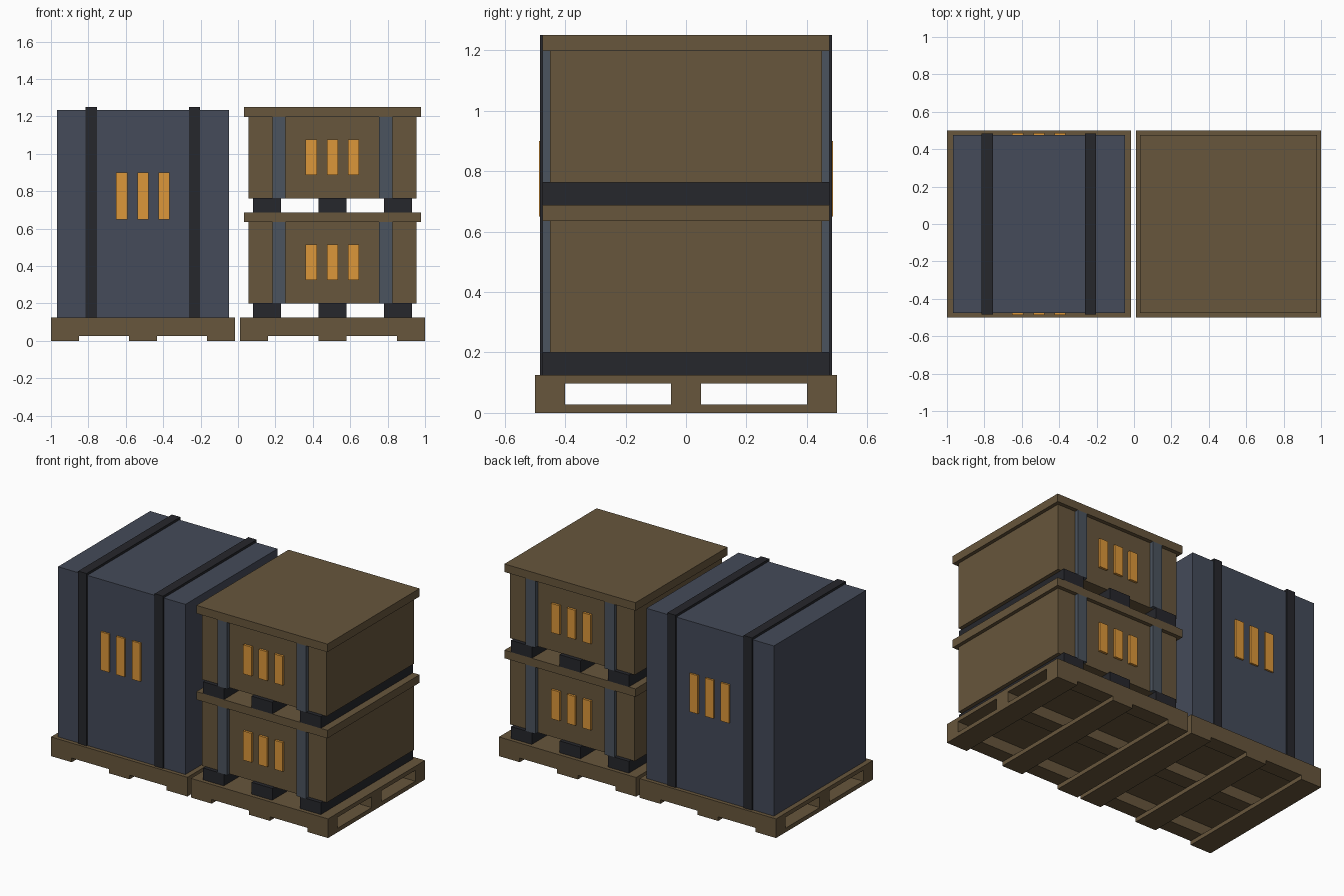
import bpy, bmesh
from mathutils import Matrix, Vector

if "Cube" in bpy.data.objects:
    bpy.data.objects.remove(bpy.data.objects["Cube"])


def material(name, rgb):
    m = bpy.data.materials.new(name)
    m.diffuse_color = (*rgb, 1)
    m.use_nodes = True
    m.node_tree.nodes["Principled BSDF"].inputs["Base Color"].default_value = m.diffuse_color
    return m


WOOD = material("wood", (0.136, 0.093, 0.045))
COVER = material("blue_cover", (0.058, 0.069, 0.10))
STEEL = material("steel", (0.070, 0.087, 0.112))
BLACK = material("black", (0.019, 0.020, 0.025))
ORANGE = material("orange", (0.72, 0.31, 0.042))


def boxes(name, mat, *spans):
    """One object from boxes, each given as (x range), (y range), (z range)."""
    bm = bmesh.new()
    for span in spans:
        lo, hi = Vector([s[0] for s in span]), Vector([s[1] for s in span])
        size = Matrix.Diagonal((*(hi - lo), 1))
        bmesh.ops.create_cube(bm, size=1, matrix=Matrix.Translation((lo + hi) / 2) @ size)
    me = bpy.data.meshes.new(name)
    bm.to_mesh(me)
    bm.free()
    me.materials.append(mat)
    ob = bpy.data.objects.new(name, me)
    bpy.context.collection.objects.link(ob)
    return ob


def around(c, w):
    return (c - w / 2, c + w / 2)


def label_bars(name, cx, z, y_in, y_out):
    # three upright orange bars on front and back
    for side, y in (("front", (-y_out, -y_in)), ("back", (y_in, y_out))):
        boxes(f"{name}_{side}_label_bars", ORANGE,
              *[(around(cx + d, 0.06), y, z) for d in (-0.113, 0, 0.113)])


def pallet(name, x0, x1):
    cx = (x0 + x1) / 2
    boxes(name + "_deck", WOOD, ((x0, x1), (-0.5, 0.5), (0.098, 0.125)))
    boxes(name + "_stringers", WOOD,
          *[((x0, x1), around(y, 0.1), (0.027, 0.098)) for y in (-0.45, 0, 0.45)])
    boxes(name + "_bottom_boards", WOOD,
          *[(around(x, 0.15), (-0.5, 0.5), (0, 0.027)) for x in (x0 + 0.075, cx, x1 - 0.075)])


def crate(name, z):
    cx = 0.505
    boxes(name + "_skids", BLACK,
          *[(around(cx + d, 0.15), (-0.475, 0.475), (z, z + 0.077)) for d in (-0.35, 0, 0.35)])
    boxes(name + "_body", WOOD, ((0.055, 0.955), (-0.45, 0.45), (z + 0.075, z + 0.515)))
    boxes(name + "_lid", WOOD, ((0.032, 0.978), (-0.475, 0.475), (z + 0.51, z + 0.5625)))
    boxes(name + "_battens", STEEL,
          *[(around(cx + d, 0.07), y, (z + 0.075, z + 0.51))
            for d in (-0.285, 0.285) for y in ((-0.475, -0.445), (0.445, 0.475))])
    label_bars(name, cx, (z + 0.2, z + 0.39), 0.445, 0.465)


# Pallets
pallet("left_pallet", -1.0, -0.015)
pallet("right_pallet", 0.01, 1.0)

# Tall wrapped load with two straps
boxes("tall_box", COVER, ((-0.967, -0.047), (-0.475, 0.475), (0.125, 1.235)))
for side, x in (("left", -0.785), ("right", -0.233)):
    boxes(side + "_strap", BLACK, (around(x, 0.06), (-0.483, 0.483), (0.125, 1.25)))
label_bars("tall_box", -0.508, (0.65, 0.90), 0.47, 0.487)

# Stacked crates
crate("lower_crate", 0.125)
crate("upper_crate", 0.6875)
